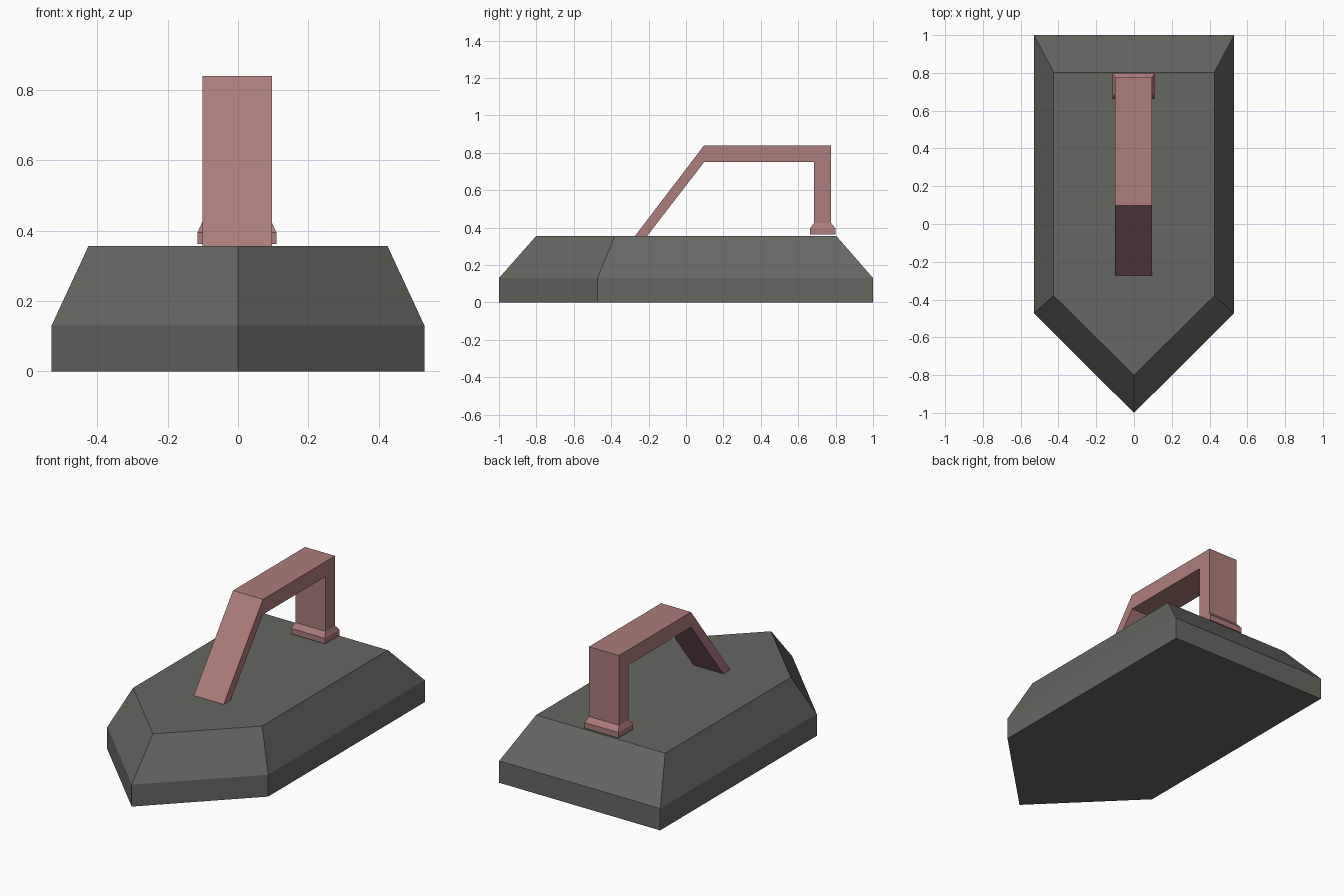
import bpy, bmesh

if "Cube" in bpy.data.objects:
    bpy.data.objects.remove(bpy.data.objects["Cube"])


def material(name, colour):
    m = bpy.data.materials.new(name)
    m.diffuse_color = (*colour, 1)
    m.use_nodes = True
    m.node_tree.nodes["Principled BSDF"].inputs["Base Color"].default_value = m.diffuse_color
    return m


def loft(name, loops, mat):
    """Bridge equal-length point loops and cap both ends."""
    bm = bmesh.new()
    rings = [[bm.verts.new(p) for p in loop] for loop in loops]
    for a, b in zip(rings, rings[1:]):
        for i in range(len(a)):
            j = (i + 1) % len(a)
            bm.faces.new((a[i], a[j], b[j], b[i]))
    bm.faces.new(rings[0][::-1])
    bm.faces.new(rings[-1])
    bmesh.ops.recalc_face_normals(bm, faces=bm.faces)
    mesh = bpy.data.meshes.new(name)
    bm.to_mesh(mesh)
    bm.free()
    mesh.materials.append(mat)
    ob = bpy.data.objects.new(name, mesh)
    bpy.context.collection.objects.link(ob)
    return ob


def pointed(w, back, shoulder, tip, z):
    return [(0, tip, z), (w, shoulder, z), (w, back, z), (-w, back, z), (-w, shoulder, z)]


def rect(w, y0, y1, z, cx=-0.003):
    return [(cx - w, y0, z), (cx + w, y0, z), (cx + w, y1, z), (cx - w, y1, z)]


iron_grey = material("iron grey", (0.135, 0.135, 0.117))
dusty_rose = material("dusty rose", (0.42, 0.205, 0.2))

# Heavy pointed base: straight skirt, then sloped up to a flat deck
loft("iron_body", [
    pointed(0.53, 1.0, -0.473, -1.0, 0),
    pointed(0.53, 1.0, -0.473, -1.0, 0.13),
    pointed(0.425, 0.803, -0.38, -0.80, 0.356),
], iron_grey)

# Handle: side profile (y, z) with slanted front leg, extruded across x
profile = [(-0.272, 0.356), (-0.207, 0.356), (0.097, 0.75), (0.685, 0.75),
           (0.685, 0.42), (0.775, 0.42), (0.775, 0.84), (0.097, 0.84)]
loft("handle", [[(x, y, z) for y, z in profile] for x in (-0.101, 0.096)], dusty_rose)

# Flared foot under the rear leg
loft("handle_foot", [
    rect(0.112, 0.663, 0.80, 0.362),
    rect(0.112, 0.663, 0.80, 0.395),
    rect(0.0985, 0.685, 0.775, 0.425),
], dusty_rose)
